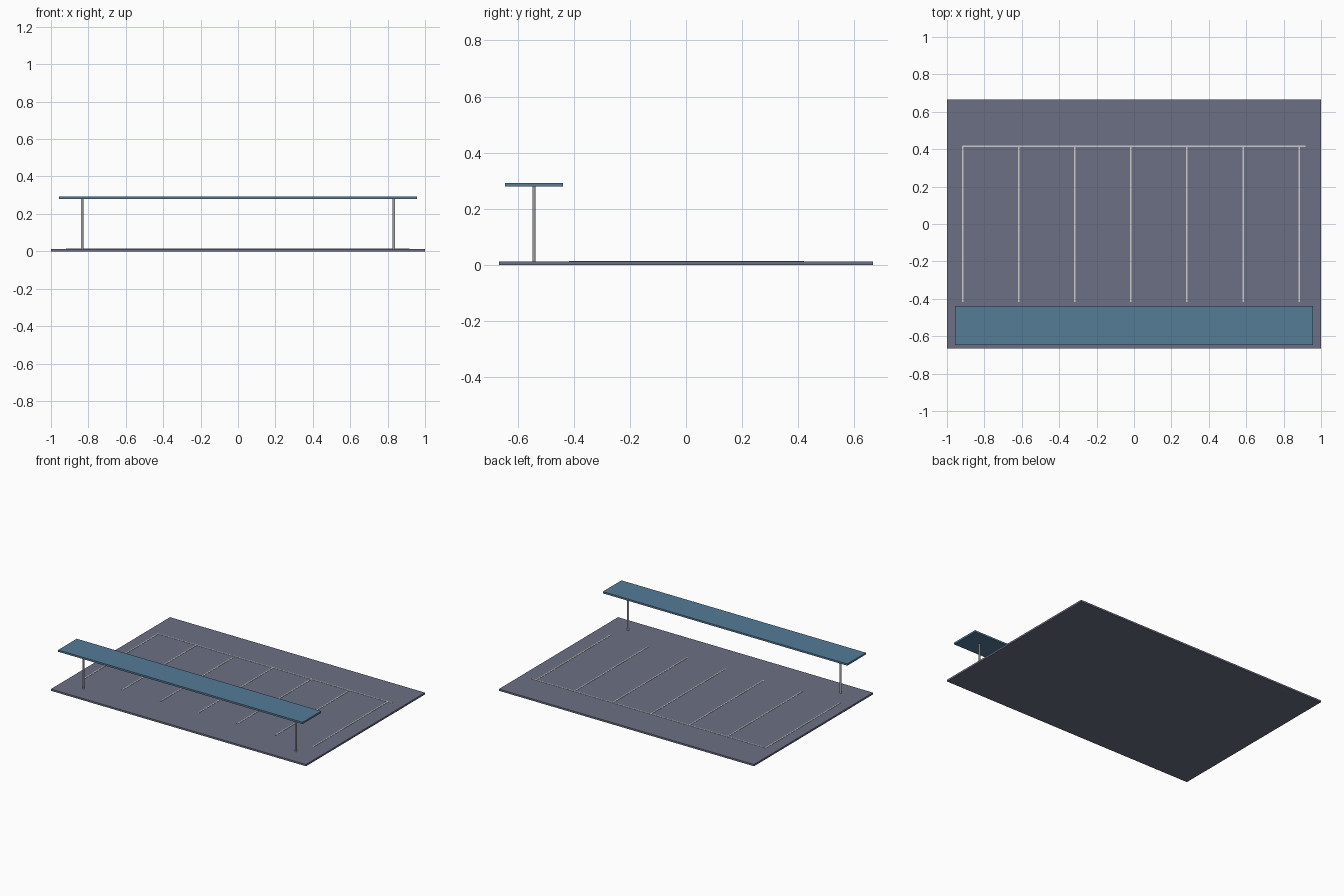
import bpy

if "Cube" in bpy.data.objects:
    bpy.data.objects.remove(bpy.data.objects["Cube"])


def material(name, rgb):
    m = bpy.data.materials.new(name)
    m.diffuse_color = (*rgb, 1)
    m.use_nodes = True
    m.node_tree.nodes["Principled BSDF"].inputs["Base Color"].default_value = m.diffuse_color
    return m


asphalt = material("asphalt", (0.15, 0.16, 0.23))
blue = material("canopy_blue", (0.09, 0.20, 0.31))
paint = material("line_paint", (0.8, 0.8, 0.78))


def box(name, center, size, mat):
    bpy.ops.mesh.primitive_cube_add(size=1, location=center)
    o = bpy.context.object
    o.name = name
    o.scale = size
    bpy.ops.object.transform_apply(location=False, rotation=False, scale=True)
    o.data.materials.append(mat)
    return o


TOP = 0.0125          # upper face of the paved slab
LINE_W, LINE_H = 0.008, 0.0017
CANOPY_Y = -0.5417

# Paved slab
box("parking_slab", (0, 0, TOP / 2), (2, 1.3333, TOP), asphalt)

# Bay dividers, evenly spaced from the left
for i in range(7):
    box(f"bay_line_{i + 1}", (-0.9167 + 0.3 * i, 0, TOP + LINE_H / 2),
        (LINE_W, 0.8333, LINE_H), paint)

# Line closing the rear of the bays
box("rear_line", (0, 0.4167, TOP + LINE_H / 2), (1.8333, LINE_W, LINE_H), paint)

# Canopy roof
box("canopy_roof", (0, CANOPY_Y, 0.2863), (1.9167, 0.2083, 0.0125), blue)

# Canopy posts
for side, x in (("left", -0.8333), ("right", 0.8333)):
    bpy.ops.mesh.primitive_cylinder_add(
        vertices=12, radius=0.006, depth=0.28 - TOP,
        location=(x, CANOPY_Y, (0.28 + TOP) / 2))
    bpy.context.object.name = f"{side}_canopy_post"
    bpy.ops.object.shade_smooth_by_angle()
